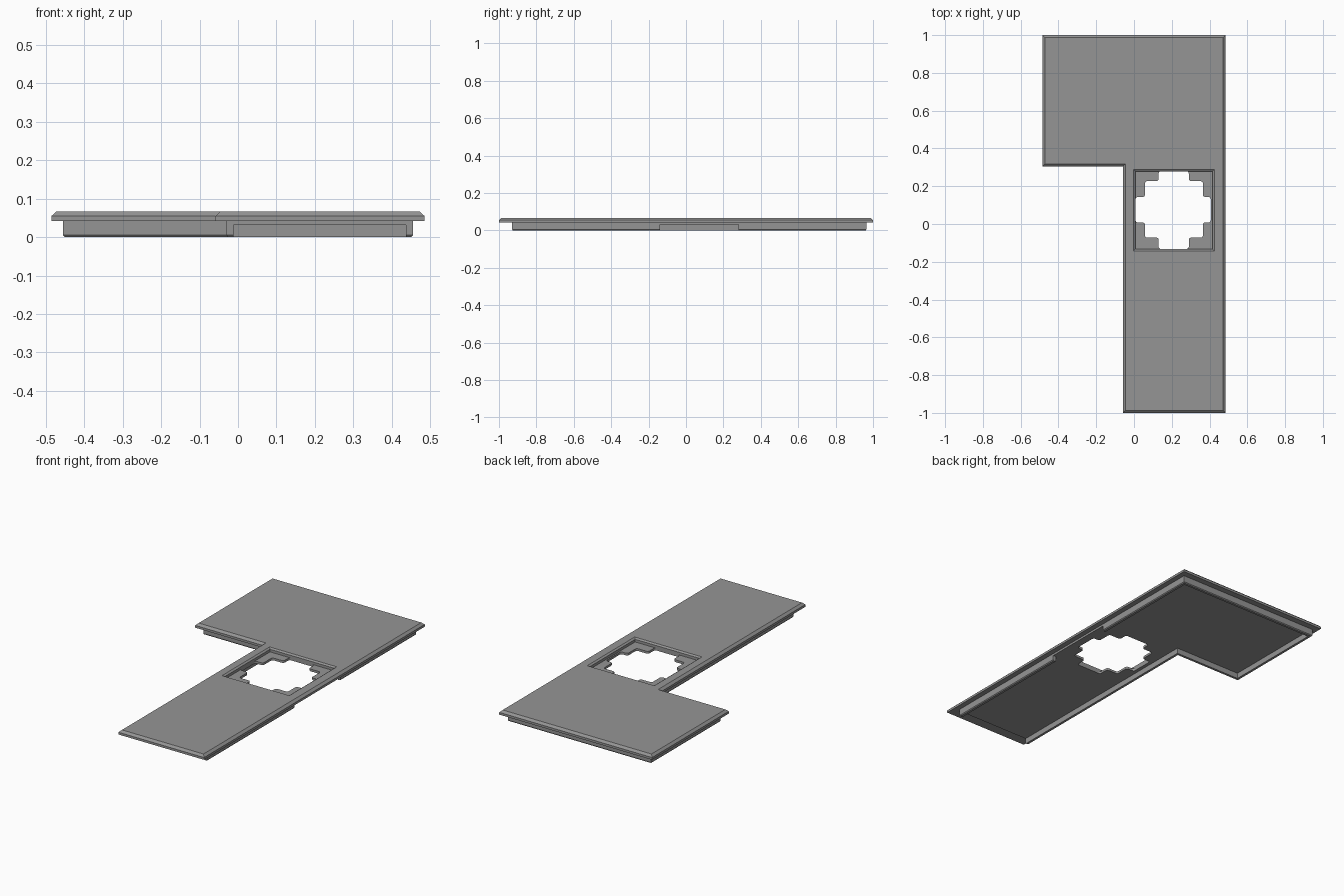
import bpy, bmesh
from mathutils import Vector

if "Cube" in bpy.data.objects:
    bpy.data.objects.remove(bpy.data.objects["Cube"])

grey = bpy.data.materials.new("mid_grey")
grey.diffuse_color = (0.3, 0.3, 0.3, 1)
grey.use_nodes = True
grey.node_tree.nodes["Principled BSDF"].inputs["Base Color"].default_value = grey.diffuse_color


def inset(pts, d):
    """Move every side of a counter-clockwise right-angled outline inward by d."""
    out = []
    for i, p in enumerate(pts):
        a, b, c = Vector(pts[i - 1]), Vector(p), Vector(pts[(i + 1) % len(pts)])
        u, v = (b - a).normalized(), (c - b).normalized()
        out.append((b.x - d * (u.y + v.y), b.y + d * (u.x + v.x)))
    return out


def loft(name, outline, levels, round_corners=0):
    """Solid from an outline repeated at (height, inset) levels."""
    bm = bmesh.new()
    rings = [[bm.verts.new((x, y, z)) for x, y in inset(outline, d)] for z, d in levels]
    n = len(outline)
    bm.faces.new(rings[0][::-1])
    bm.faces.new(rings[-1])
    for lo, hi in zip(rings, rings[1:]):
        for i in range(n):
            j = (i + 1) % n
            bm.faces.new((lo[i], lo[j], hi[j], hi[i]))
    if round_corners:
        upright = [e for e in bm.edges
                   if abs(e.verts[0].co.z - e.verts[1].co.z) > 0.001]
        bmesh.ops.bevel(bm, geom=upright, offset=round_corners, segments=3,
                        profile=0.5, affect='EDGES')
    bmesh.ops.recalc_face_normals(bm, faces=bm.faces)
    me = bpy.data.meshes.new(name)
    bm.to_mesh(me)
    bm.free()
    me.materials.append(grey)
    ob = bpy.data.objects.new(name, me)
    bpy.context.collection.objects.link(ob)
    return ob


def combine(target, other, operation):
    """Apply a boolean and remove the helper object."""
    m = target.modifiers.new("cut", 'BOOLEAN')
    m.operation, m.object, m.solver = operation, other, 'EXACT'
    bpy.context.view_layer.objects.active = target
    bpy.ops.object.modifier_apply(modifier=m.name)
    bpy.data.objects.remove(other)


def rect(x0, x1, y0, y1):
    return [(x0, y0), (x1, y0), (x1, y1), (x0, y1)]


def ell(left, stem, right, front, step, back):
    return [(stem, front), (right, front), (right, back),
            (left, back), (left, step), (stem, step)]


# L-shaped cover with a bevelled top rim
plate = loft("cover_plate", ell(-0.485, -0.058, 0.485, -1, 0.305, 1),
             [(0.042, 0), (0.055, 0), (0.067, 0.013)])

# Skirt below the cover, hollow inside and open at the front
skirt = loft("skirt", ell(-0.455, -0.03, 0.455, -0.93, 0.335, 0.965),
             [(0, 0.004), (0.005, 0), (0.05, 0)])
combine(skirt, loft("cavity", ell(-0.437, -0.012, 0.437, -1.1, 0.353, 0.947),
                    [(-0.02, 0), (0.032, 0)]), 'DIFFERENCE')
# Gap in the right side wall beside the window
combine(skirt, loft("side_gap", rect(0.40, 0.6, -0.14, 0.28),
                    [(-0.02, 0), (0.03, 0)]), 'DIFFERENCE')
combine(plate, skirt, 'UNION')

# Shallow window recess with a bevelled edge
combine(plate, loft("recess", rect(-0.002, 0.425, -0.142, 0.289),
                    [(0.045, 0.01), (0.06, 0.01), (0.067, 0), (0.09, 0)]), 'DIFFERENCE')

# Stepped opening that leaves an L-shaped tab in each corner
x = (0.008, 0.058, 0.13, 0.29, 0.365, 0.407)
y = (-0.132, -0.072, 0.008, 0.143, 0.227, 0.279)
opening = []
for a, b in ((2, 0), (3, 0), (3, 1), (4, 1), (4, 2), (5, 2),
             (5, 3), (4, 3), (4, 4), (3, 4), (3, 5), (2, 5),
             (2, 4), (1, 4), (1, 3), (0, 3), (0, 2), (1, 2),
             (1, 1), (2, 1)):
    opening.append((x[a], y[b]))
combine(plate, loft("opening", opening, [(-0.02, 0), (0.1, 0)], 0.012), 'DIFFERENCE')
